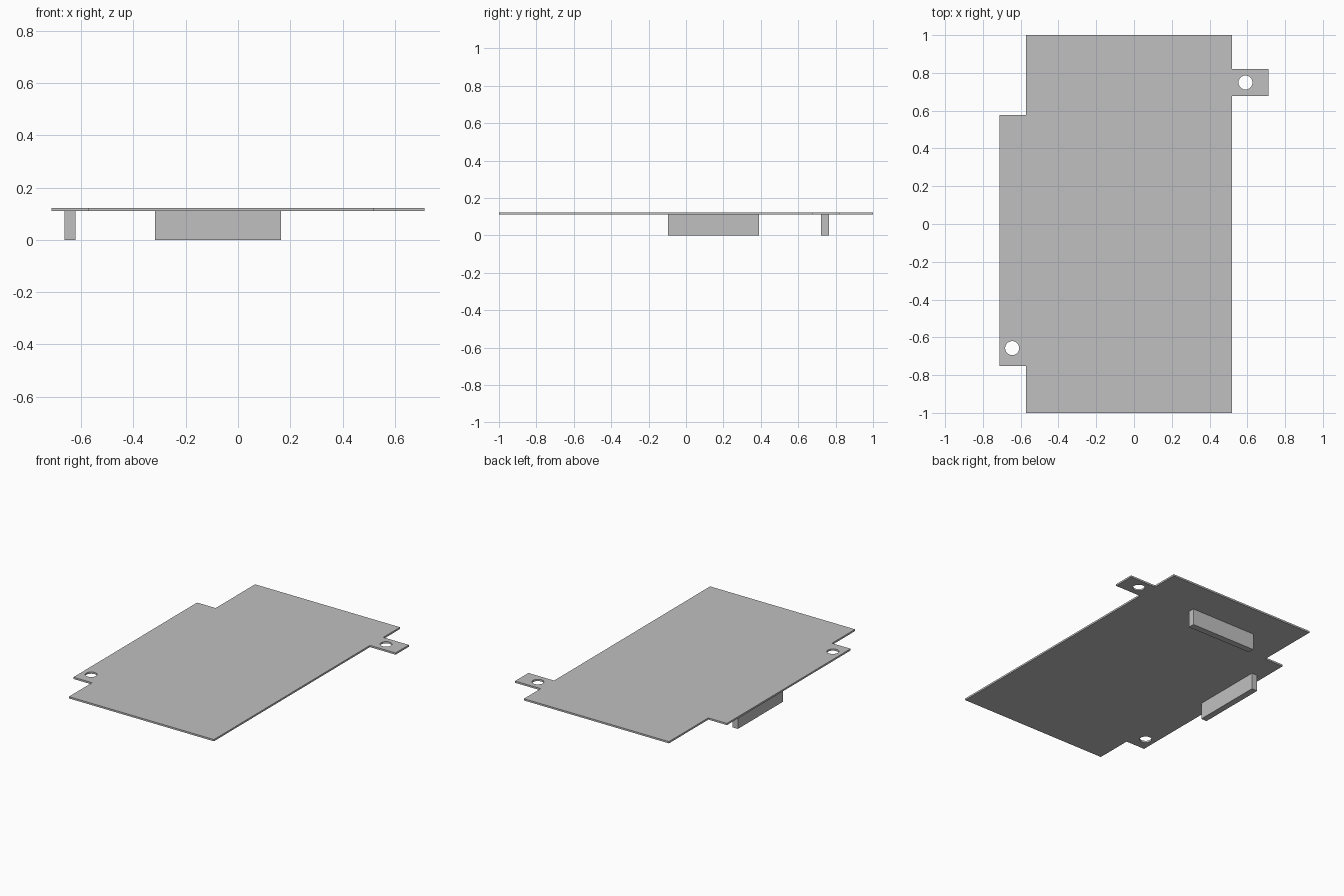
import bpy, bmesh
from math import cos, sin, tau, radians

cube = bpy.data.objects.get("Cube")
if cube:
    bpy.data.objects.remove(cube, do_unlink=True)

grey = bpy.data.materials.new("plain_grey")
grey.use_nodes = True
COLOUR = (0.53, 0.53, 0.53, 1)
grey.diffuse_color = COLOUR
grey.node_tree.nodes["Principled BSDF"].inputs["Base Color"].default_value = COLOUR

PLATE_BOTTOM, PLATE_TOP = 0.11, 0.122


def circle(cx, cy, r=0.037, n=48):
    return [(cx + r * cos(tau * i / n), cy + r * sin(tau * i / n)) for i in range(n)]


def sheet(name, loops, z0, z1):
    """Flat sheet from an outline and hole loops, extruded from z0 to z1."""
    curve = bpy.data.curves.new(name, "CURVE")
    curve.dimensions = "2D"
    curve.fill_mode = "BOTH"
    curve.extrude = (z1 - z0) / 2
    for pts in loops:
        spline = curve.splines.new("POLY")
        spline.points.add(len(pts) - 1)
        for p, (x, y) in zip(spline.points, pts):
            p.co = (x, y, 0, 1)
        spline.use_cyclic_u = True
    obj = bpy.data.objects.new(name, curve)
    obj.location.z = (z0 + z1) / 2
    bpy.context.collection.objects.link(obj)
    bpy.ops.object.select_all(action="DESELECT")
    obj.select_set(True)
    bpy.context.view_layer.objects.active = obj
    bpy.ops.object.convert(target="MESH")
    obj = bpy.context.object
    bm = bmesh.new()
    bm.from_mesh(obj.data)
    bmesh.ops.remove_doubles(bm, verts=bm.verts, dist=0.0001)
    bmesh.ops.recalc_face_normals(bm, faces=bm.faces)
    bm.to_mesh(obj.data)
    bm.free()
    obj.data.materials.clear()
    obj.data.materials.append(grey)
    bpy.ops.object.shade_smooth_by_angle(angle=radians(30))
    return obj


def block(name, x0, x1, y0, y1, z0, z1):
    bpy.ops.mesh.primitive_cube_add(
        size=1, location=((x0 + x1) / 2, (y0 + y1) / 2, (z0 + z1) / 2))
    obj = bpy.context.object
    obj.name = name
    obj.scale = (x1 - x0, y1 - y0, z1 - z0)
    bpy.ops.object.transform_apply(location=False, rotation=False, scale=True)
    obj.data.materials.append(grey)


# Plate with a long side flange, a small mounting tab and two screw holes
outline = [
    (-0.572, -1), (0.519, -1), (0.519, 0.677), (0.712, 0.677),
    (0.712, 0.82), (0.519, 0.82), (0.519, 1), (-0.572, 1),
    (-0.572, 0.577), (-0.712, 0.577), (-0.712, -0.752), (-0.572, -0.752),
]
sheet("mounting_plate", [outline, circle(0.59, 0.749), circle(-0.645, -0.657)],
      PLATE_BOTTOM, PLATE_TOP)

# Ribs under the plate
block("side_rib", -0.664, -0.622, -0.096, 0.39, 0, PLATE_BOTTOM)
block("rear_rib", -0.318, 0.164, 0.722, 0.765, 0, PLATE_BOTTOM)
